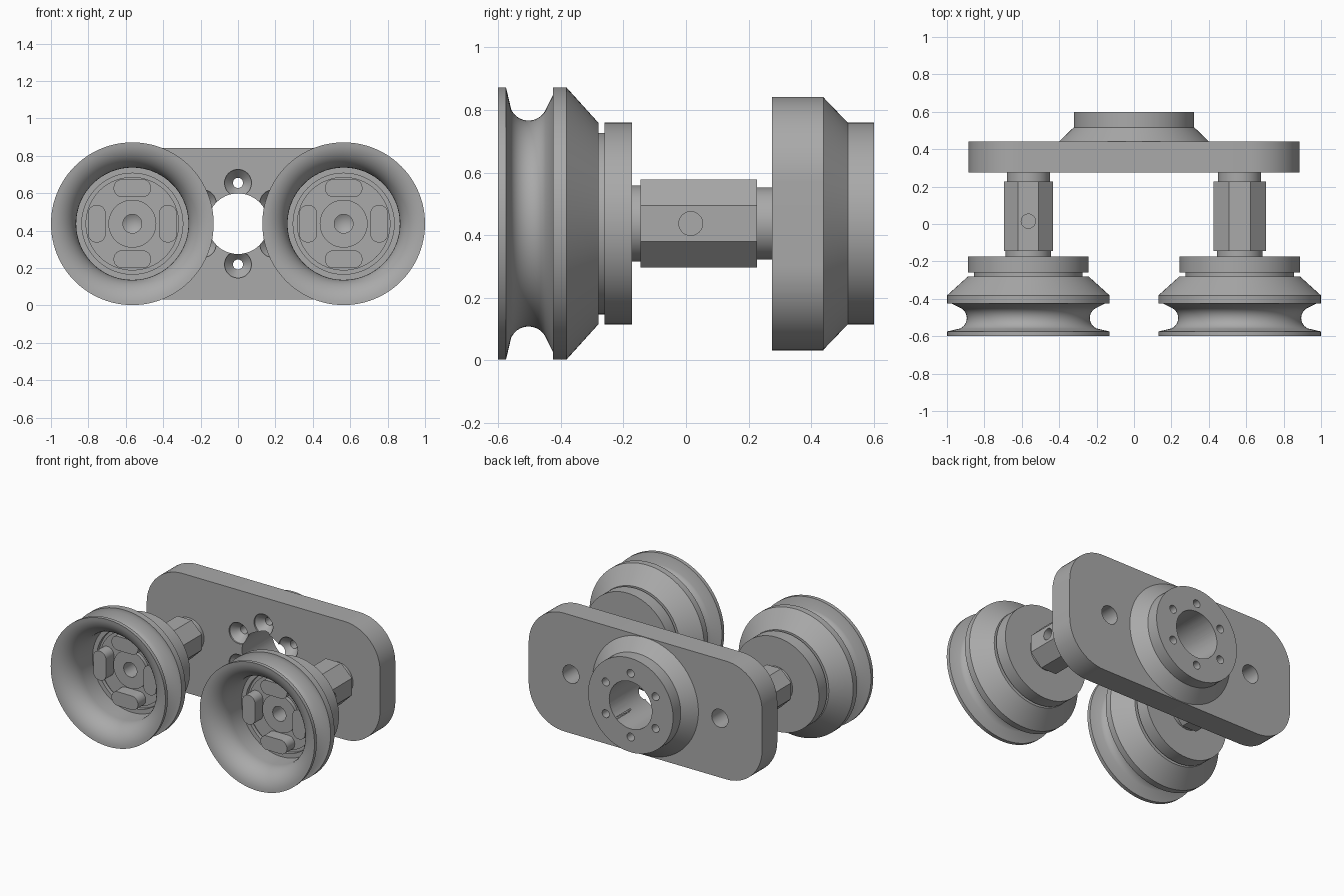
import bpy, bmesh
from math import sin, cos, pi, radians
from mathutils import Matrix

if "Cube" in bpy.data.objects:
    bpy.data.objects.remove(bpy.data.objects["Cube"], do_unlink=True)

AXIS_Z = 0.437
WHEEL_X = 0.565

steel = bpy.data.materials.new("grey_steel")
steel.use_nodes = True
steel.diffuse_color = (0.4, 0.4, 0.4, 1)
steel.node_tree.nodes["Principled BSDF"].inputs["Base Color"].default_value = (0.4, 0.4, 0.4, 1)


def finish(name, bm):
    bmesh.ops.remove_doubles(bm, verts=bm.verts, dist=1e-5)
    bmesh.ops.recalc_face_normals(bm, faces=bm.faces)
    mesh = bpy.data.meshes.new(name)
    bm.to_mesh(mesh)
    bm.free()
    mesh.materials.append(steel)
    ob = bpy.data.objects.new(name, mesh)
    bpy.context.collection.objects.link(ob)
    return ob


def shade(ob):
    bpy.ops.object.select_all(action='DESELECT')
    ob.select_set(True)
    bpy.context.view_layer.objects.active = ob
    bpy.ops.object.shade_smooth_by_angle(angle=radians(28))


def lathe(name, profile, x=0, z=AXIS_Z, sides=72):
    """Spin (y, radius) points about a line parallel to y."""
    bm = bmesh.new()
    vs = [bm.verts.new((r, y, 0)) for y, r in profile]
    es = [bm.edges.new(p) for p in zip(vs, vs[1:])]
    bmesh.ops.spin(bm, geom=vs + es, cent=(0, 0, 0), axis=(0, 1, 0),
                   angle=2 * pi, steps=sides, use_merge=True)
    bmesh.ops.translate(bm, verts=bm.verts, vec=(x, 0, z))
    return finish(name, bm)


def prism(name, outline, y0, y1, x=0, z=AXIS_Z):
    """Extrude an (x, z) outline from y0 to y1."""
    bm = bmesh.new()
    face = bm.faces.new([bm.verts.new((x + a, y0, z + b)) for a, b in outline])
    new = bmesh.ops.extrude_face_region(bm, geom=[face])["geom"]
    bmesh.ops.translate(bm, vec=(0, y1 - y0, 0),
                        verts=[g for g in new if isinstance(g, bmesh.types.BMVert)])
    return finish(name, bm)


def arc(cx, cy, r, start, end, steps):
    return [(cx + r * cos(radians(start + (end - start) * i / steps)),
             cy + r * sin(radians(start + (end - start) * i / steps)))
            for i in range(steps + 1)]


def rounded_box(hw, hh, r, steps=12):
    corners = [(1, 1, 0), (-1, 1, 90), (-1, -1, 180), (1, -1, 270)]
    return [p for sx, sz, a in corners
            for p in arc(sx * (hw - r), sz * (hh - r), r, a, a + 90, steps)]


def cut(ob, cutters):
    for c in cutters:
        c.hide_render = True
        mod = ob.modifiers.new("cut", 'BOOLEAN')
        mod.operation, mod.solver, mod.object = 'DIFFERENCE', 'EXACT', c
    bpy.context.view_layer.update()
    graph = bpy.context.evaluated_depsgraph_get()
    mesh = bpy.data.meshes.new_from_object(ob.evaluated_get(graph))
    ob.modifiers.clear()
    ob.data = mesh


def rod(y0, y1, r):
    return [(y0, 0), (y0, r), (y1, r), (y1, 0)]


# Wheel section: drilled hub, dished front, flared lip, grooved rim, stepped back
flare = [(-0.46 - 0.14 * sin(radians(a)), 0.435 - 0.135 * cos(radians(a)))
         for a in range(0, 91, 9)]
wheel_profile = (
    [(-0.2, 0), (-0.23, 0.05), (-0.36, 0.05), (-0.36, 0.128), (-0.335, 0.128),
     (-0.335, 0.25), (-0.315, 0.25), (-0.315, 0.27), (-0.34, 0.27), (-0.34, 0.3)]
    + flare + [(-0.575, 0.435)]
    + arc(-0.503, 0.39, 0.061, 205, 340, 14)
    + [(-0.425, 0.41), (-0.425, 0.435), (-0.382, 0.435), (-0.28, 0.322),
       (-0.28, 0.29), (-0.26, 0.29), (-0.26, 0.322), (-0.173, 0.322), (-0.173, 0)])

for side, x, size in (("left", WHEEL_X, 0.152), ("right", -WHEEL_X, 0.142)):
    shade(lathe(side + "_wheel", wheel_profile, x, sides=96))

    # Four raised pads around the hub
    for i, label in enumerate(("outer", "top", "inner", "bottom")):
        turn = Matrix.Rotation(i * pi / 2, 2)
        outline = [tuple(turn @ Matrix.Translation((0.19, 0, 0)).to_translation().to_2d()
                         + turn @ Matrix(((a, 0), (b, 0))).col[0])
                   for a, b in rounded_box(0.048, 0.1, 0.046, 8)]
        shade(prism(f"{side}_wheel_pad_{label}", outline, -0.42, -0.33, x))

    # Axle: collar, faceted body with a cross hole, hollow rear collar
    shade(lathe(side + "_front_collar", rod(-0.18, -0.14, 0.122), x))
    body = prism(side + "_axle_body", arc(0, 0, size, 22.5, 337.5, 7), -0.145, 0.227, x)
    drill = lathe("cross_drill", rod(-0.07, 0.3, 0.038), 0, 0, 40)
    if side == "left":
        turn = Matrix.Rotation(-pi / 2, 4, 'Z')
    else:
        turn = Matrix.Rotation(pi / 2, 4, 'X')
    drill.data.transform(Matrix.Translation((x, 0.015, AXIS_Z)) @ turn)
    cut(body, [drill])
    bpy.data.objects.remove(drill, do_unlink=True)
    shade(body)
    shade(lathe(side + "_rear_collar", [(0.22, 0.062), (0.22, 0.115), (0.277, 0.115),
                                        (0.277, 0.062), (0.22, 0.062)], x))

# Mounting plate and rear hub, bored and drilled together
plate = prism("mounting_plate", rounded_box(0.885, 0.405, 0.27, 16), 0.275, 0.44)
hub = lathe("rear_hub", [(0.44, 0), (0.44, 0.402), (0.517, 0.322), (0.6, 0.322), (0.6, 0)],
            sides=96)
bore = lathe("bore_cutter", rod(0.2, 0.7, 0.162))
screw_cutters = []
for i in range(6):
    a = pi / 2 + i * pi / 3
    screw_cutters.append(lathe(
        "screw_cutter", [(0.2, 0), (0.2, 0.072), (0.285, 0.072), (0.335, 0.027),
                         (0.7, 0.027), (0.7, 0)],
        0.218 * cos(a), AXIS_Z + 0.218 * sin(a), 32))
axle_cutters = [lathe("axle_cutter", rod(0.2, 0.7, 0.062), s * WHEEL_X, sides=40)
                for s in (-1, 1)]
cut(plate, [bore] + screw_cutters + axle_cutters)
cut(hub, [bore] + screw_cutters)
for c in [bore] + screw_cutters + axle_cutters:
    bpy.data.objects.remove(c, do_unlink=True)
shade(plate)
shade(hub)
